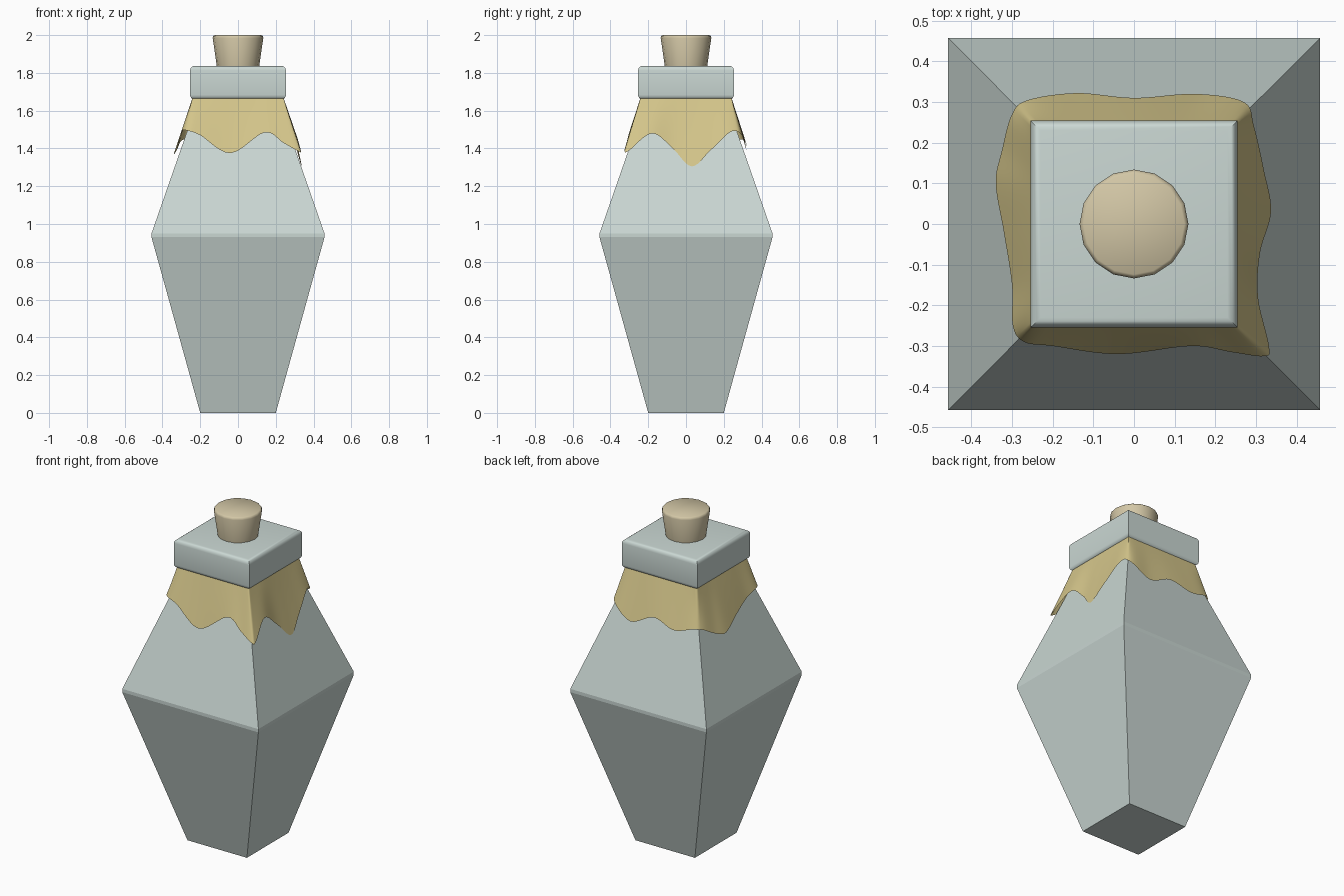
import bpy, bmesh, math
from mathutils import Vector

cube = bpy.data.objects.get("Cube")
if cube:
    bpy.data.objects.remove(cube)


def make_material(name, rgb):
    mat = bpy.data.materials.new(name)
    mat.use_nodes = True
    colour = (*rgb, 1)
    mat.diffuse_color = colour
    mat.node_tree.nodes["Principled BSDF"].inputs["Base Color"].default_value = colour
    return mat


glass = make_material("pale glass", (0.59, 0.68, 0.65))
fabric = make_material("straw cloth", (0.67, 0.57, 0.26))
wood = make_material("cork", (0.65, 0.57, 0.38))


def loft(name, rings, mat, capped=True, smooth_angle=None):
    """Skin a stack of closed rings that have equal point counts."""
    bm = bmesh.new()
    loops = [[bm.verts.new(p) for p in ring] for ring in rings]
    for low, high in zip(loops, loops[1:]):
        for i in range(len(low)):
            j = (i + 1) % len(low)
            bm.faces.new((low[i], low[j], high[j], high[i]))
    if capped:
        bm.faces.new(loops[0][::-1])
        bm.faces.new(loops[-1])
    mesh = bpy.data.meshes.new(name)
    bm.to_mesh(mesh)
    bm.free()
    mesh.materials.append(mat)
    obj = bpy.data.objects.new(name, mesh)
    bpy.context.collection.objects.link(obj)
    if smooth_angle:
        bpy.ops.object.select_all(action='DESELECT')
        bpy.context.view_layer.objects.active = obj
        obj.select_set(True)
        bpy.ops.object.shade_smooth_by_angle(angle=math.radians(smooth_angle))
    return obj


def square(half, z):
    return [Vector((sx * half, sy * half, z))
            for sx, sy in ((-1, -1), (1, -1), (1, 1), (-1, 1))]


def circle(radius, z, sides=16):
    turn = math.tau / sides
    return [Vector((radius * math.cos(i * turn), radius * math.sin(i * turn), z))
            for i in range(sides)]


def rounded_profile(half, bottom, top, radius, steps=4):
    """Half-width and height pairs for a block with rounded rims."""
    arc = [(half - radius * (1 - math.cos(a)), radius * (1 - math.sin(a)))
           for a in (math.pi / 2 * i / steps for i in range(steps + 1))]
    return ([(w, bottom + d) for w, d in reversed(arc)]
            + [(w, top - d) for w, d in arc])


# Bottle body: tapered square with a narrow chamfer at the waist
body_profile = [(0.2, 0), (0.458, 0.93), (0.458, 0.95), (0.207, 1.67)]
loft("bottle_body", [square(w, z) for w, z in body_profile], glass)

# Square collar with softened rims
collar_profile = rounded_profile(0.254, 1.66, 1.837, 0.024)
loft("collar", [square(w, z) for w, z in reversed(collar_profile)][::-1], glass,
     smooth_angle=40)

# Tapered cork stopper
cork_profile = [(0.11, 1.82), (0.134, 1.985), (0.131, 1.995), (0.124, 2)]
loft("cork_stopper", [circle(r, z) for r, z in cork_profile], wood, smooth_angle=50)

# Wavy cloth hem, counter-clockwise from the front left of the view
hem = [Vector(p) for p in (
    (-.27, -.29, 1.495), (-.2, -.3, 1.47), (-.04, -.32, 1.375), (.14, -.3, 1.485),
    (.24, -.315, 1.43), (.32, -.325, 1.385), (.332, -.3, 1.39), (.305, -.18, 1.48),
    (.31, -.07, 1.4), (.337, .03, 1.305), (.32, .13, 1.39), (.295, .24, 1.49),
    (.27, .3, 1.465), (.15, .32, 1.39), (0, .31, 1.45), (-.14, .322, 1.415),
    (-.26, .305, 1.445), (-.3, .27, 1.44), (-.325, .18, 1.39), (-.34, .1, 1.37),
    (-.32, -.02, 1.42), (-.3, -.15, 1.47), (-.298, -.25, 1.495))]


def closed_spline(points, steps):
    out = []
    n = len(points)
    for i in range(n):
        a, b, c, d = (points[(i + k) % n] for k in (-1, 0, 1, 2))
        for s in range(steps):
            t = s / steps
            out.append(0.5 * (2 * b + (c - a) * t + (2 * a - 5 * b + 4 * c - d) * t ** 2
                              + (3 * b - a - 3 * c + d) * t ** 3))
    return out


def to_neck(p, half=0.242, z=1.665):
    scale = half / max(abs(p.x), abs(p.y))
    return Vector((p.x * scale, p.y * scale, z))


# Cloth skirt: rows blended from hem up to the square neck
hem_line = closed_spline(hem, 6)
rows = 6
cloth_rings = [[p.lerp(to_neck(p), r / rows) for p in hem_line] for r in range(rows + 1)]
loft("cloth_skirt", cloth_rings, fabric, capped=False, smooth_angle=60)
